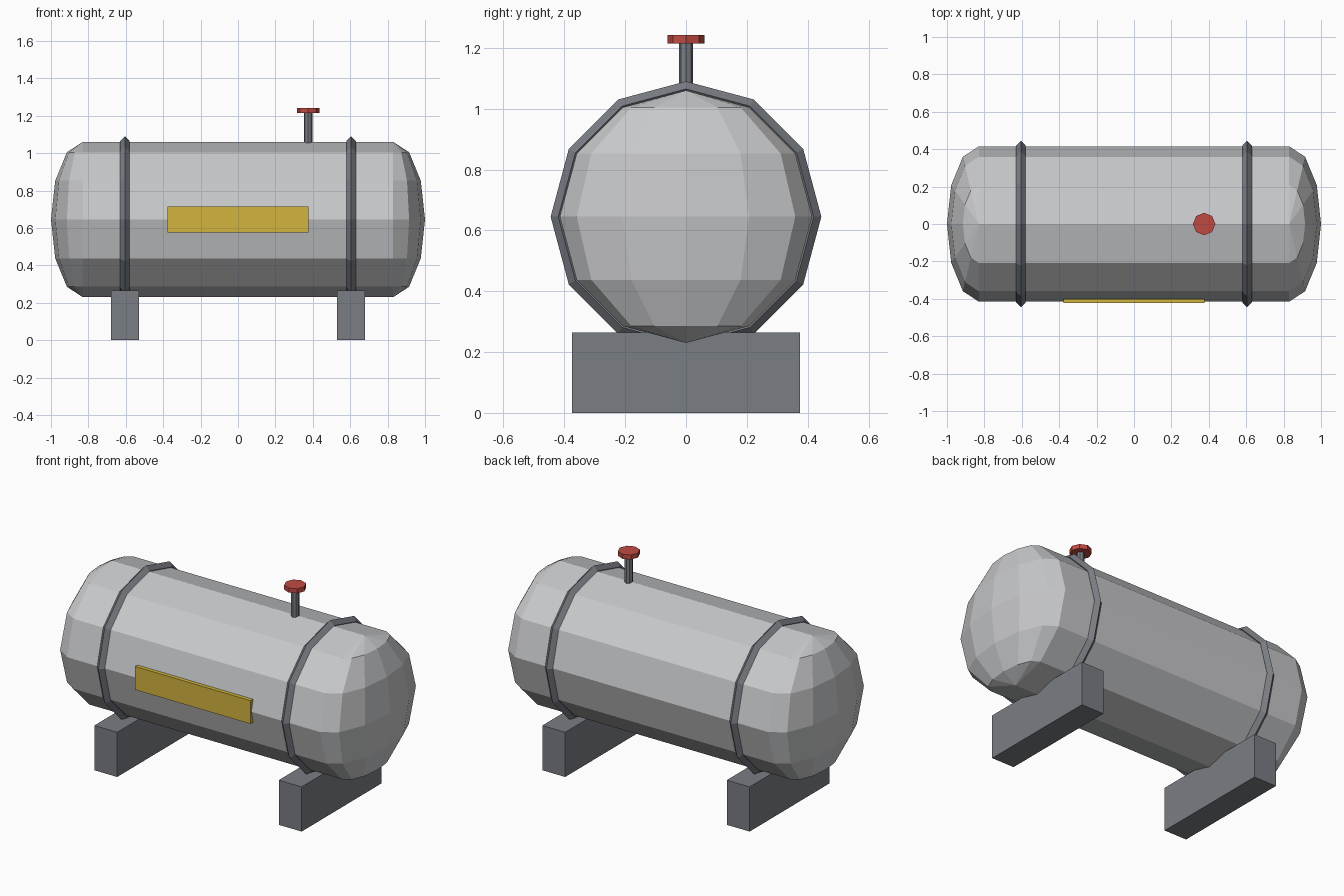
import bpy
from math import pi

if "Cube" in bpy.data.objects:
    bpy.data.objects.remove(bpy.data.objects["Cube"])


def srgb(r, g, b):
    f = lambda c: c / 12.92 if c <= 0.04045 else ((c + 0.055) / 1.055) ** 2.4
    return (f(r / 255), f(g / 255), f(b / 255), 1)


def material(name, rgb):
    m = bpy.data.materials.new(name)
    m.diffuse_color = srgb(*rgb)
    m.use_nodes = True
    m.node_tree.nodes["Principled BSDF"].inputs["Base Color"].default_value = m.diffuse_color
    return m


LIGHT = material("light grey", (200, 201, 203))
STEEL = material("steel grey", (122, 125, 132))
YELLOW = material("yellow", (210, 179, 62))
RED = material("red", (192, 74, 66))


def finish(name, mat):
    o = bpy.context.object
    o.name = name
    o.data.materials.append(mat)
    return o


def box(name, mat, lo, hi):
    bpy.ops.mesh.primitive_cube_add(size=1, location=[(a + b) / 2 for a, b in zip(lo, hi)])
    o = finish(name, mat)
    o.scale = [b - a for a, b in zip(lo, hi)]
    return o


def post(name, mat, radius, x, z0, z1):
    bpy.ops.mesh.primitive_cylinder_add(vertices=8, radius=radius, depth=z1 - z0,
                                        location=(x, 0, (z0 + z1) / 2))
    return finish(name, mat)


R, ZC = 0.415, 0.645

# tank body
bpy.ops.mesh.primitive_cylinder_add(vertices=12, radius=R, depth=1.66,
                                    location=(0, 0, ZC), rotation=(0, pi / 2, 0))
finish("tank_body", LIGHT)

for side, s in (("left", -1), ("right", 1)):
    # flattened domed end
    bpy.ops.mesh.primitive_uv_sphere_add(segments=12, ring_count=6, radius=1,
                                         location=(s * 0.83, 0, ZC))
    finish(side + "_end_dome", LIGHT).scale = (0.17, R, R)
    # strap around the tank
    bpy.ops.mesh.primitive_torus_add(major_segments=12, minor_segments=4,
                                     major_radius=0.42, minor_radius=0.025,
                                     location=(s * 0.605, 0, ZC), rotation=(0, pi / 2, 0))
    finish(side + "_strap", STEEL)
    # support block
    box(side + "_support", STEEL, (s * 0.605 - 0.075, -0.375, 0), (s * 0.605 + 0.075, 0.375, 0.265))

# valve pipe and handwheel
post("valve_pipe", STEEL, 0.0225, 0.375, 1.03, 1.22)
post("valve_handwheel", RED, 0.06, 0.375, 1.215, 1.242)

# label plate on the front
box("label_plate", YELLOW, (-0.378, -0.423, 0.576), (0.378, -0.4, 0.714))
